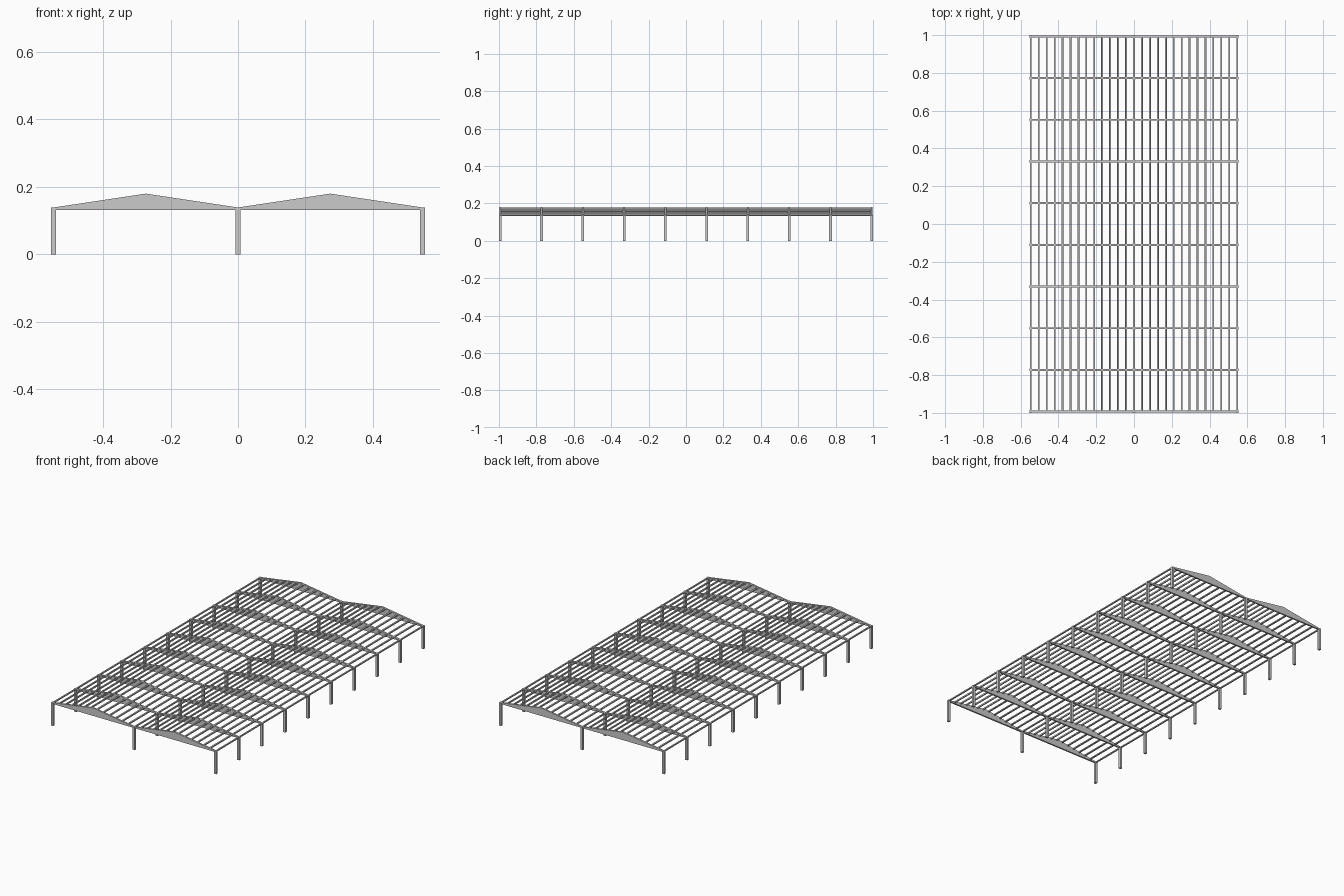
import bpy, math

if "Cube" in bpy.data.objects:
    bpy.data.objects.remove(bpy.data.objects["Cube"])

HALF = 0.547      # outer column line
END = 0.993       # end frame line
EAVE, RIDGE, SOFFIT = 0.139, 0.18, 0.132
COL, RAFTER, PURLIN = 0.014, 0.010, 0.008
FRAMES, STEPS = 10, 13


def mesh_object(name, verts, faces):
    me = bpy.data.meshes.new(name)
    me.from_pydata(verts, [], faces)
    me.update()
    ob = bpy.data.objects.new(name, me)
    bpy.context.collection.objects.link(ob)
    return ob


def extrude_y(name, profile, y, depth):
    """Extrude an xz profile (counter-clockwise seen from the front) along y."""
    n = len(profile)
    verts = [(x, y - depth / 2, z) for x, z in profile]
    verts += [(x, y + depth / 2, z) for x, z in profile]
    faces = [tuple(range(n)), tuple(reversed(range(n, 2 * n)))]
    faces += [(i, i + n, (i + 1) % n + n, (i + 1) % n) for i in range(n)]
    return mesh_object(name, verts, faces)


def rect(cx, z0, z1, w):
    return [(cx - w / 2, z0), (cx + w / 2, z0), (cx + w / 2, z1), (cx - w / 2, z1)]


# Portal frames: three columns and two tapered gable rafters each
for i in range(FRAMES):
    y = -END + 2 * END * i / (FRAMES - 1)
    for x in (-HALF, 0, HALF):
        c = extrude_y("column", rect(x, 0, EAVE, COL), y, COL)
    for x0 in (-HALF, 0):
        x1 = x0 + HALF
        extrude_y("tapered_rafter",
                  [(x0, SOFFIT), (x1, SOFFIT), (x1, EAVE),
                   (x0 + HALF / 2, RIDGE), (x0, EAVE)], y, RAFTER)

# Eave and valley beams running the full length
for x in (-HALF, 0, HALF):
    extrude_y("eave_beam", rect(x, SOFFIT, EAVE, PURLIN), 0, 2 * END)

# Purlins set flush with the sloping top of the rafters
slope = math.atan2(RIDGE - EAVE, HALF / 2)
for x0 in (-HALF, 0):
    for k in range(1, STEPS):
        t = k / STEPS
        side = 1 if t < 0.5 else -1
        top = EAVE + (RIDGE - EAVE) * (1 - abs(2 * t - 1))
        p = extrude_y("purlin", rect(0, -PURLIN, 0, PURLIN), 0, 2 * END)
        p.location = (x0 + HALF * t, 0, top)
        p.rotation_euler.y = -side * slope
